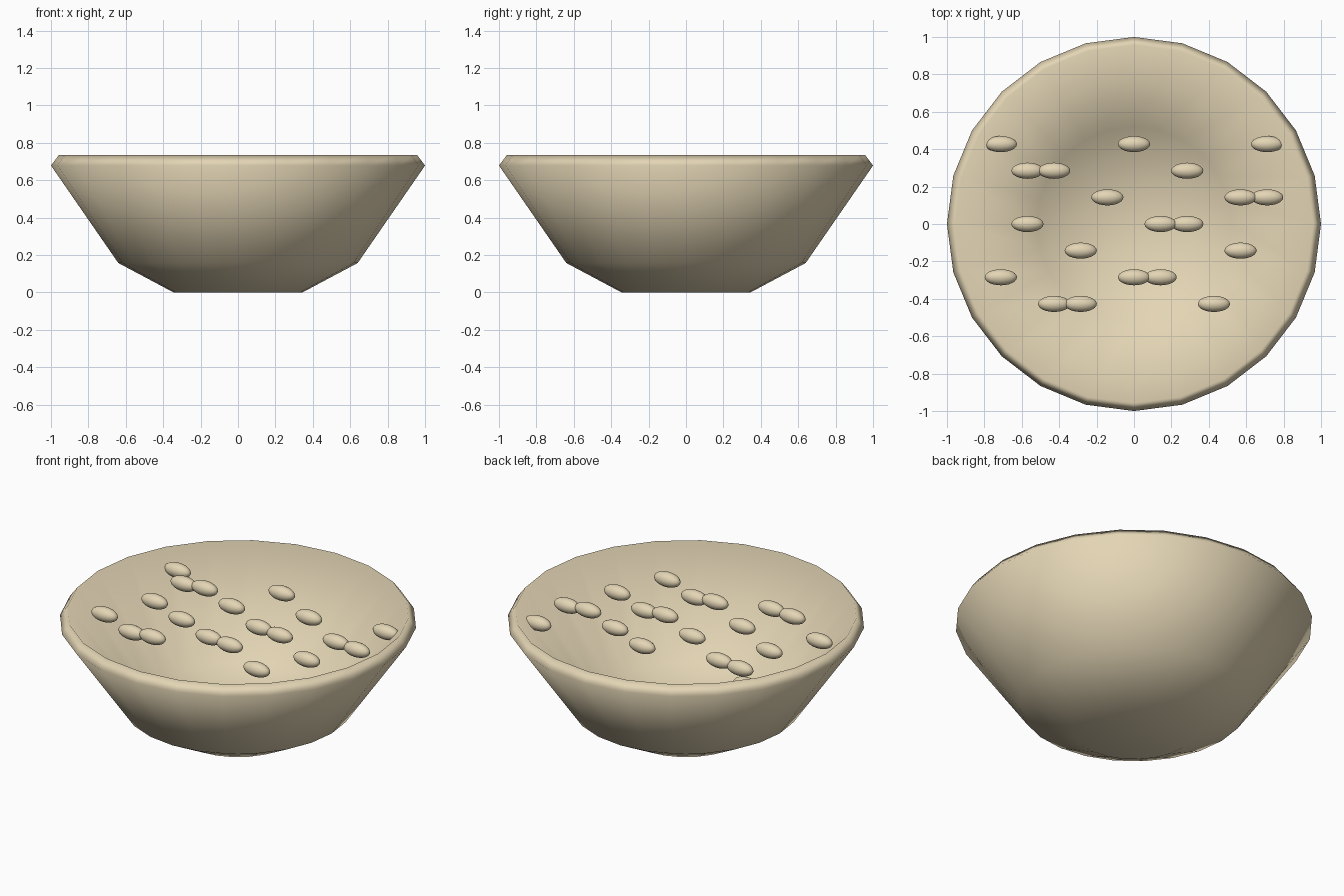
import bpy, bmesh, math

if "Cube" in bpy.data.objects:
    bpy.data.objects.remove(bpy.data.objects["Cube"])

SIDES = 24
STEP = 0.1424  # grain grid spacing

# One beige colour for everything
beige = bpy.data.materials.new("beige")
beige.diffuse_color = (0.77, 0.665, 0.46, 1.0)
beige.use_nodes = True
beige.node_tree.nodes["Principled BSDF"].inputs["Base Color"].default_value = beige.diffuse_color


def finish(bm, name):
    """Turn a bmesh into a smooth, coloured object."""
    bmesh.ops.recalc_face_normals(bm, faces=bm.faces)
    for f in bm.faces:
        f.smooth = True
    mesh = bpy.data.meshes.new(name)
    bm.to_mesh(mesh)
    bm.free()
    mesh.materials.append(beige)
    obj = bpy.data.objects.new(name, mesh)
    bpy.context.collection.objects.link(obj)
    return obj


# Bowl: lathed closed wall, outer base centre to inner floor centre
profile = [(0, 0), (0.345, 0), (0.64, 0.157), (1.0, 0.678),
           (0.957, 0.735), (0.52, 0.18), (0, 0.14)]
bm = bmesh.new()
verts = [bm.verts.new((r, 0, z)) for r, z in profile]
edges = [bm.edges.new(pair) for pair in zip(verts, verts[1:])]
bmesh.ops.spin(bm, geom=verts + edges, cent=(0, 0, 0), axis=(0, 0, 1),
               angle=math.tau, steps=SIDES, use_duplicate=False)
bmesh.ops.remove_doubles(bm, verts=bm.verts, dist=0.0005)
finish(bm, "bowl")

# Grains: ellipsoids on a regular grid, lower towards the left and right
rows = {3: (-5, 0, 5), 2: (-4, -3, 2), 1: (-1, 4, 5), 0: (-4, 1, 2),
        -1: (-2, 4), -2: (-5, 0, 1), -3: (-3, -2, 3)}
bm = bmesh.new()
bmesh.ops.create_uvsphere(bm, u_segments=24, v_segments=14, radius=1.0)
bmesh.ops.scale(bm, vec=(0.086, 0.043, 0.043), verts=bm.verts)
first = finish(bm, "grain")
spots = [(i * STEP, j * STEP) for j, cols in rows.items() for i in cols]
for n, (x, y) in enumerate(spots):
    grain = first
    if n:
        grain = bpy.data.objects.new("grain", first.data)
        bpy.context.collection.objects.link(grain)
    grain.location = (x, y, 0.69 - 0.07 * abs(x))
